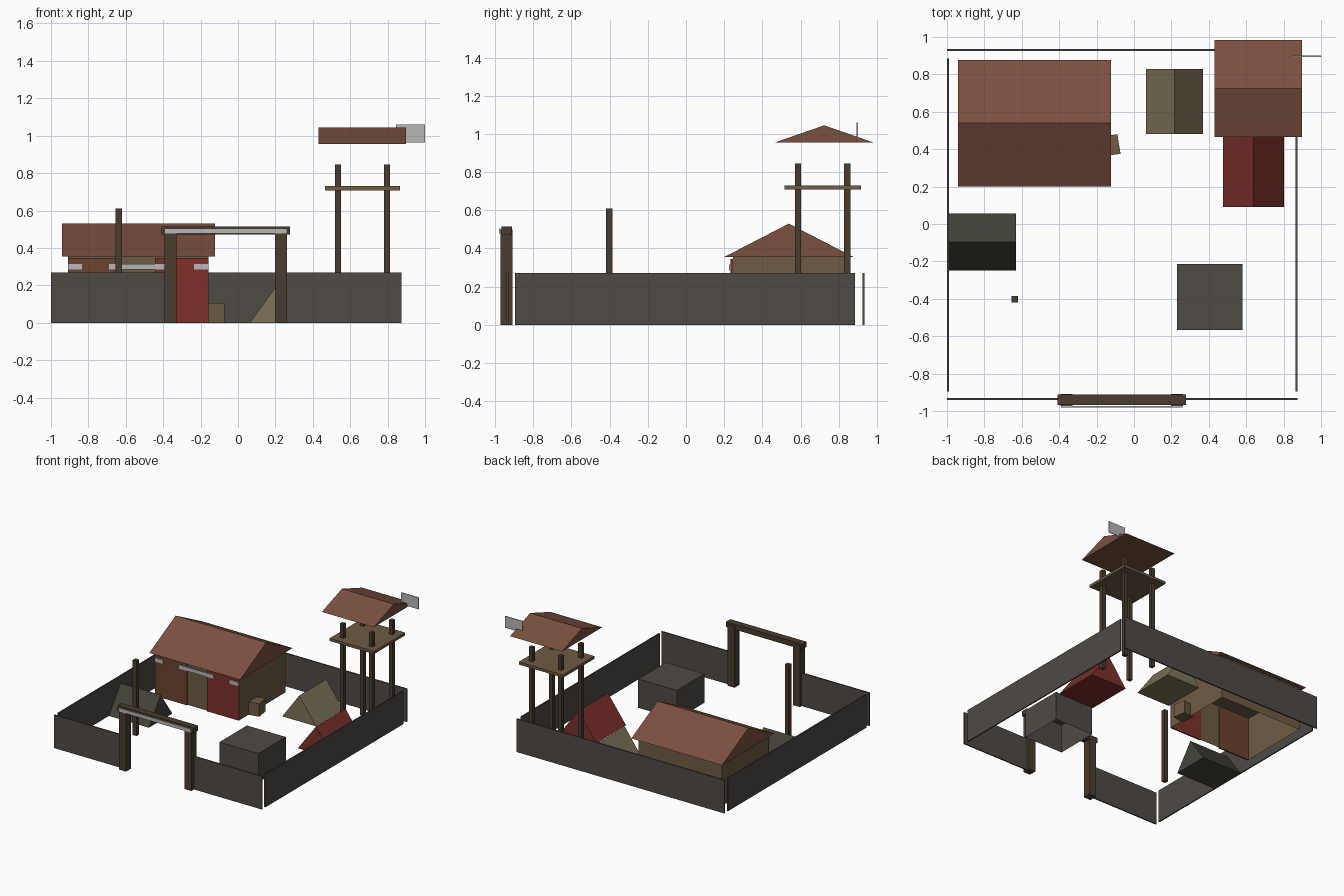
import bpy
import bmesh
from mathutils import Matrix

if "Cube" in bpy.data.objects:
    bpy.data.objects.remove(bpy.data.objects["Cube"])


def material(name, hex_color):
    # sRGB hex to linear viewport colour
    rgb = [int(hex_color[i:i + 2], 16) / 255 for i in (0, 2, 4)]
    m = bpy.data.materials.new(name)
    m.diffuse_color = [((c + 0.055) / 1.055) ** 2.4 for c in rgb] + [1]
    m.use_nodes = True
    m.node_tree.nodes["Principled BSDF"].inputs["Base Color"].default_value = m.diffuse_color
    return m


STONE = material("stone", "4E4A45")
WOOD = material("dark_wood", "4A3C2F")
PLANK = material("plank", "6E5B44")
ROOF = material("roof_tile", "7A5040")
BROWN = material("brown_panel", "6B432E")
RED = material("red_cloth", "7D302B")
SAND = material("sand_cloth", "7D7458")
OLIVE = material("olive_cloth", "45443A")
SIGN = material("pale_sign", "B8B8B8")


def finish(name, bm, mat):
    bmesh.ops.recalc_face_normals(bm, faces=bm.faces)
    mesh = bpy.data.meshes.new(name)
    bm.to_mesh(mesh)
    bm.free()
    mesh.materials.append(mat)
    obj = bpy.data.objects.new(name, mesh)
    bpy.context.collection.objects.link(obj)
    return obj


def box(name, x, y, z, mat, open_bottom=False):
    """Box from (min, max) ranges."""
    bm = bmesh.new()
    bmesh.ops.create_cube(bm, size=1)
    for v in bm.verts:
        v.co = [lo + (c + 0.5) * (hi - lo) for c, (lo, hi) in zip(v.co, (x, y, z))]
    bm.normal_update()
    if open_bottom:
        bottom = [f for f in bm.faces if f.normal.z < -0.9]
        bmesh.ops.delete(bm, geom=bottom, context='FACES_ONLY')
    return finish(name, bm, mat)


def gable(name, x, y, z, mat, ridge='X'):
    """Triangular prism with its ridge along X or Y."""
    bm = bmesh.new()
    along, across = (x, y) if ridge == 'X' else (y, x)
    profile = [(across[0], z[0]), (across[1], z[0]), (sum(across) / 2, z[1])]
    verts = [bm.verts.new((along[0], a, h) if ridge == 'X' else (a, along[0], h))
             for a, h in profile]
    face = bm.faces.new(verts)
    new = bmesh.ops.extrude_face_region(bm, geom=[face])["geom"]
    d = along[1] - along[0]
    bmesh.ops.translate(bm, verts=[g for g in new if isinstance(g, bmesh.types.BMVert)],
                        vec=(d, 0, 0) if ridge == 'X' else (0, d, 0))
    return finish(name, bm, mat)


# Perimeter walls, with a gap for the gate at the front
H = (0, 0.27)
box("back_wall", (-1, 0.873), (0.924, 0.935), H, STONE)
box("left_wall", (-1, -0.99), (-0.895, 0.885), H, STONE)
box("right_wall", (0.863, 0.873), (-0.895, 0.885), H, STONE)
box("front_wall_left", (-1, -0.39), (-0.94, -0.93), H, STONE)
box("front_wall_right", (0.26, 0.873), (-0.94, -0.93), H, STONE)

# Gate
for side, x in (("left", -0.36), ("right", 0.23)):
    box("gate_post_" + side, (x - 0.032, x + 0.032), (-0.973, -0.908), (0, 0.5), WOOD)
box("gate_beam", (-0.408, 0.278), (-0.967, -0.912), (0.472, 0.515), WOOD)
box("gate_sign", (-0.39, 0.26), (-0.98, -0.972), (0.477, 0.505), SIGN)

# Main hall: open-bottomed body, coloured front panels, nameplates, roof
box("hall_body", (-0.91, -0.158), (0.245, 0.835), (0, 0.355), PLANK, True)
box("hall_panel_brown", (-0.91, -0.625), (0.234, 0.246), (0, 0.345), BROWN)
box("hall_panel_red", (-0.445, -0.157), (0.234, 0.246), (0, 0.345), RED)
for i, x in enumerate([(-0.91, -0.835), (-0.69, -0.38), (-0.235, -0.157)]):
    box(f"hall_plate_{i + 1}", x, (0.226, 0.234), (0.284, 0.315), SIGN)
gable("hall_roof", (-0.94, -0.122), (0.20, 0.878), (0.355, 0.53), ROOF)

# Crate beside the hall, turned slightly
crate = box("crate", (-0.05, 0.05), (-0.053, 0.053), (0, 0.105), PLANK)
crate.data.transform(Matrix.Translation((-0.13, 0.42, 0)) @ Matrix.Rotation(0.16, 4, 'Z'))

# Watchtower
for i, x in enumerate((0.535, 0.797)):
    for j, y in enumerate((0.587, 0.845)):
        box(f"tower_post_{i}{j}", (x - 0.016, x + 0.016), (y - 0.016, y + 0.016),
            (0, 0.845), WOOD)
box("tower_platform", (0.465, 0.865), (0.516, 0.918), (0.708, 0.73), PLANK)
gable("tower_roof", (0.43, 0.898), (0.465, 0.983), (0.955, 1.045), ROOF)
box("tower_flag", (0.845, 1.0), (0.894, 0.9), (0.965, 1.06), SIGN)

# Tents
gable("sand_tent", (0.063, 0.368), (0.48, 0.83), (0, 0.21), SAND, 'Y')
gable("red_tent", (0.477, 0.803), (0.09, 0.47), (0, 0.22), RED, 'Y')
gable("dark_tent", (-0.99, -0.63), (-0.248, 0.055), (0, 0.21), OLIVE)

# Stone block and lone pole in the yard
box("stone_block", (0.23, 0.58), (-0.567, -0.213), (0, 0.235), STONE, True)
box("yard_pole", (-0.656, -0.621), (-0.42, -0.385), (0, 0.61), WOOD)
